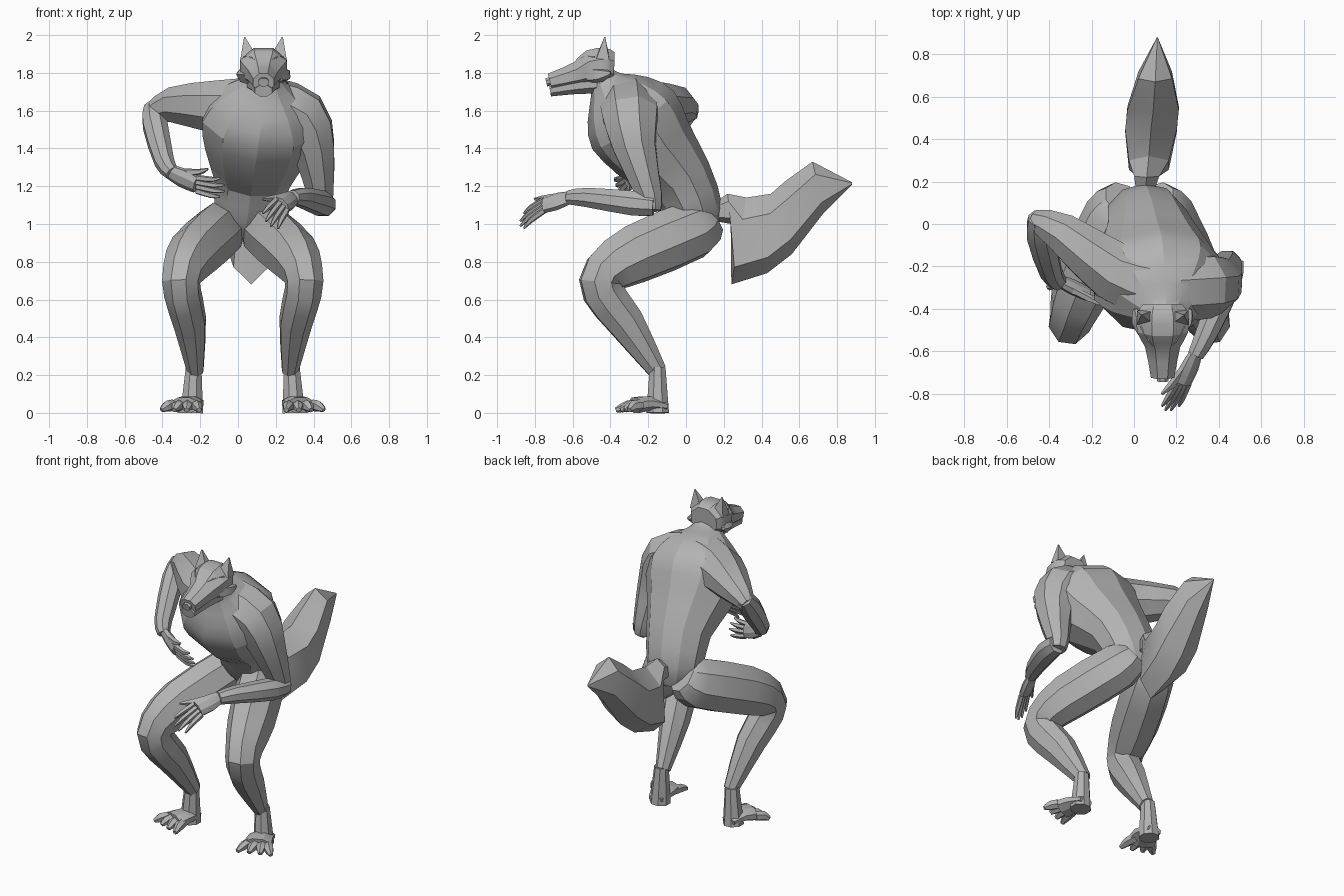
import bpy, bmesh, math
from mathutils import Vector

if "Cube" in bpy.data.objects:
    bpy.data.objects.remove(bpy.data.objects["Cube"])

grey = bpy.data.materials.new("plain grey")
grey.use_nodes = True
grey.diffuse_color = (.45, .45, .45, 1)
shader = grey.node_tree.nodes["Principled BSDF"]
shader.inputs["Base Color"].default_value = grey.diffuse_color


def skin(name, rings):
    """Join a row of equal point rings into a closed, faceted body."""
    bm = bmesh.new()
    loops = [[bm.verts.new(point) for point in ring] for ring in rings]
    count = len(loops[0])
    for near, far in zip(loops, loops[1:]):
        for i in range(count):
            j = (i + 1) % count
            bm.faces.new((near[i], near[j], far[j], far[i]))
    bm.faces.new(loops[0])
    bm.faces.new(loops[-1])
    bmesh.ops.recalc_face_normals(bm, faces=bm.faces)
    mesh = bpy.data.meshes.new(name)
    bm.to_mesh(mesh)
    bm.free()
    mesh.materials.append(grey)
    body = bpy.data.objects.new(name, mesh)
    bpy.context.collection.objects.link(body)
    bpy.ops.object.select_all(action='DESELECT')
    body.select_set(True)
    bpy.context.view_layer.objects.active = body
    bpy.ops.object.shade_smooth_by_angle(angle=math.radians(24))


def refine(keys):
    """Add one rounded station between each pair of keys."""
    first = keys[0] + keys[0] - keys[1]
    last = keys[-1] + keys[-1] - keys[-2]
    padded = [first, *keys, last]
    result = []
    for before, start, end, after in zip(padded, padded[1:], padded[2:], padded[3:]):
        middle = (start + end) / 2
        outer = (before + after) / 2
        result += [start, middle + (middle - outer) / 8]
    return result + [keys[-1]]


def tube(name, keys, flat=1, side=(1, 0, 0), sides=8):
    """Skin a path of x, y, z, radius keys; flat scales the depth across side."""
    stations = refine([Vector(key) for key in keys])
    path = [station.to_3d() for station in stations]
    side = Vector(side)
    rings = []
    for k, station in enumerate(stations):
        ahead = path[min(k + 1, len(path) - 1)]
        along = (ahead - path[max(k - 1, 0)]).normalized()
        side = (side - along * side.dot(along)).normalized()
        depth = along.cross(side) * flat
        ring = []
        for i in range(sides):
            turn = math.tau * (i + .5) / sides
            offset = side * math.cos(turn) + depth * math.sin(turn)
            ring.append(path[k] + offset * station.w)
        rings.append(ring)
    skin(name, rings)


def pair(part, center, keys, **options):
    """Make a left and a right copy of a tube about a centre line."""
    for prefix, sign in (("left_", 1), ("right_", -1)):
        copy = [(center + sign * x, *rest) for x, *rest in keys]
        tube(prefix + part, copy, **options)


# Torso, leaning forward and drifting sideways as it rises
spine = [(.08, .94, .1), (.05, 1.05, .18), (-.03, 1.24, .21), (-.17, 1.4, .28),
         (-.28, 1.55, .32), (-.36, 1.66, .24), (-.42, 1.74, .12), (-.45, 1.79, .08)]
tube("torso", [(.02 + .14 * (z - .85), y, z, r) for y, z, r in spine],
     flat=.83, sides=10)

# Head, muzzle and nose along one centre line
MIDLINE = .135
skull = [(-.38, 1.83, .1), (-.42, 1.83, .13), (-.5, 1.82, .13),
         (-.57, 1.79, .09), (-.72, 1.75, .06)]
jaw = [(-.44, 1.75, .1), (-.58, 1.73, .07), (-.72, 1.705, .05)]
nose = [(-.7, 1.76, .03), (-.74, 1.75, .03)]
for name, profile, flat in (("head", skull, .85), ("lower_jaw", jaw, .65),
                            ("nose", nose, .8)):
    tube(name, [(MIDLINE, *station) for station in profile], flat)

# Ears, brows and cheek tufts
pair("ear", MIDLINE, [(.08, -.44, 1.88, .06), (.1, -.43, 1.99, .004)],
     flat=.8, sides=4)
pair("brow", MIDLINE, [(.02, -.58, 1.84, .02), (.06, -.54, 1.87, .02),
                       (.1, -.48, 1.88, .01)], side=(0, 0, 1), sides=4)
pair("cheek_tuft", MIDLINE, [(.07, -.5, 1.79, .05), (.11, -.45, 1.79, .04),
                             (.13, -.4, 1.8, .01)], sides=5)

# Crouching legs and flat feet with four splayed toes
HIPS = .025
pair("leg", HIPS, [(.08, .12, 1.03, .09), (.12, .04, .97, .14),
                   (.26, -.27, .84, .14), (.32, -.43, .74, .11),
                   (.32, -.44, .64, .1), (.28, -.32, .48, .09),
                   (.25, -.15, .22, .045)], flat=1.15)
pair("ankle", HIPS, [(.26, -.15, .24, .045), (.27, -.15, 0, .065)])
pair("foot", HIPS, [(.27, -.1, .035, .05), (.28, -.19, .05, .08),
                    (.31, -.27, .04, .09)], flat=.5)
for i in range(4):
    spread = i / 3
    pair("toe_%d" % (i + 1), HIPS, [
        (.25 + .12 * spread, -.24, .04, .03),
        (.24 + .16 * spread, -.31 + .03 * spread, .035, .03),
        (.23 + .2 * spread, -.37 + .07 * spread, .015, .014)], sides=6)


def hand(prefix, wrist, knuckles, tip, spread):
    """Flat palm with four bent fingers and a thumb fanned along spread."""
    wrist, knuckles = Vector(wrist), Vector(knuckles)
    tip, spread = Vector(tip), Vector(spread)
    middle = (wrist + knuckles) / 2
    bend = (knuckles - wrist) / 8
    reach = tip - knuckles
    tube(prefix + "palm", [(*wrist, .04), (*middle, .055), (*knuckles, .05)],
         flat=.6, side=spread)

    def digit(name, base, end, radius):
        joint = (base + end) / 2 + bend
        tube(prefix + name, [(*base, radius), (*joint, radius * .9),
                             (*end, radius / 3)], side=spread, sides=5)

    for i in range(4):
        fan = 1 - i / 1.5
        end = tip + spread * fan - reach * fan * fan / 6
        digit("finger_%d" % (i + 1), knuckles + spread * fan * .7, end, .017)
    digit("thumb", middle + spread * .6,
          knuckles + spread * 1.8 + reach * .4, .02)


# Left arm hangs down with the forearm reaching forward
tube("left_upper_arm", [(.18, -.3, 1.62, .16), (.33, -.29, 1.56, .16),
                        (.4, -.27, 1.4, .12), (.44, -.19, 1.14, .07),
                        (.45, -.18, 1.07, .05)])
tube("left_forearm", [(.46, -.17, 1.1, .06), (.44, -.28, 1.11, .07),
                      (.34, -.52, 1.14, .055), (.29, -.62, 1.14, .04)])
hand("left_", (.29, -.61, 1.14), (.23, -.75, 1.1), (.16, -.88, 1), (-.04, 0, .04))

# Right arm is drawn back with the forearm folded toward the belly
tube("right_upper_arm", [(.08, -.28, 1.61, .18), (-.1, -.22, 1.62, .15),
                         (-.34, -.04, 1.63, .1), (-.47, .02, 1.58, .05)],
     side=(0, 0, 1))
tube("right_forearm", [(-.45, .03, 1.62, .05), (-.44, -.05, 1.53, .07),
                       (-.39, -.23, 1.33, .055), (-.35, -.28, 1.27, .04)])
hand("right_", (-.37, -.26, 1.28), (-.22, -.33, 1.21), (-.07, -.36, 1.19),
     (0, -.02, .05))

# Bushy tail between an upper and a lower edge, swelling toward the middle
upper = [(.13, 1.1), (.22, 1.16), (.32, 1.14), (.45, 1.16), (.53, 1.23),
         (.67, 1.33), (.88, 1.22)]
lower = [(.13, 1.02), (.24, 1), (.24, .68), (.43, .74), (.56, .84),
         (.73, 1.06), (.88, 1.21)]
tail = []
for k, (high, low) in enumerate(zip(upper, lower)):
    t = k / (len(upper) - 1)
    top = Vector((.05 + .06 * t, *high))
    bottom = Vector((top.x, *low))
    out = Vector((.035 * (1 - t) + .11 * math.sin(math.pi * t ** 1.4) + .002, 0, 0))
    shoulder, belly = top.lerp(bottom, .25), top.lerp(bottom, .8)
    tail.append([top, shoulder + out, belly + out,
                 bottom, belly - out, shoulder - out])
skin("tail", tail)
